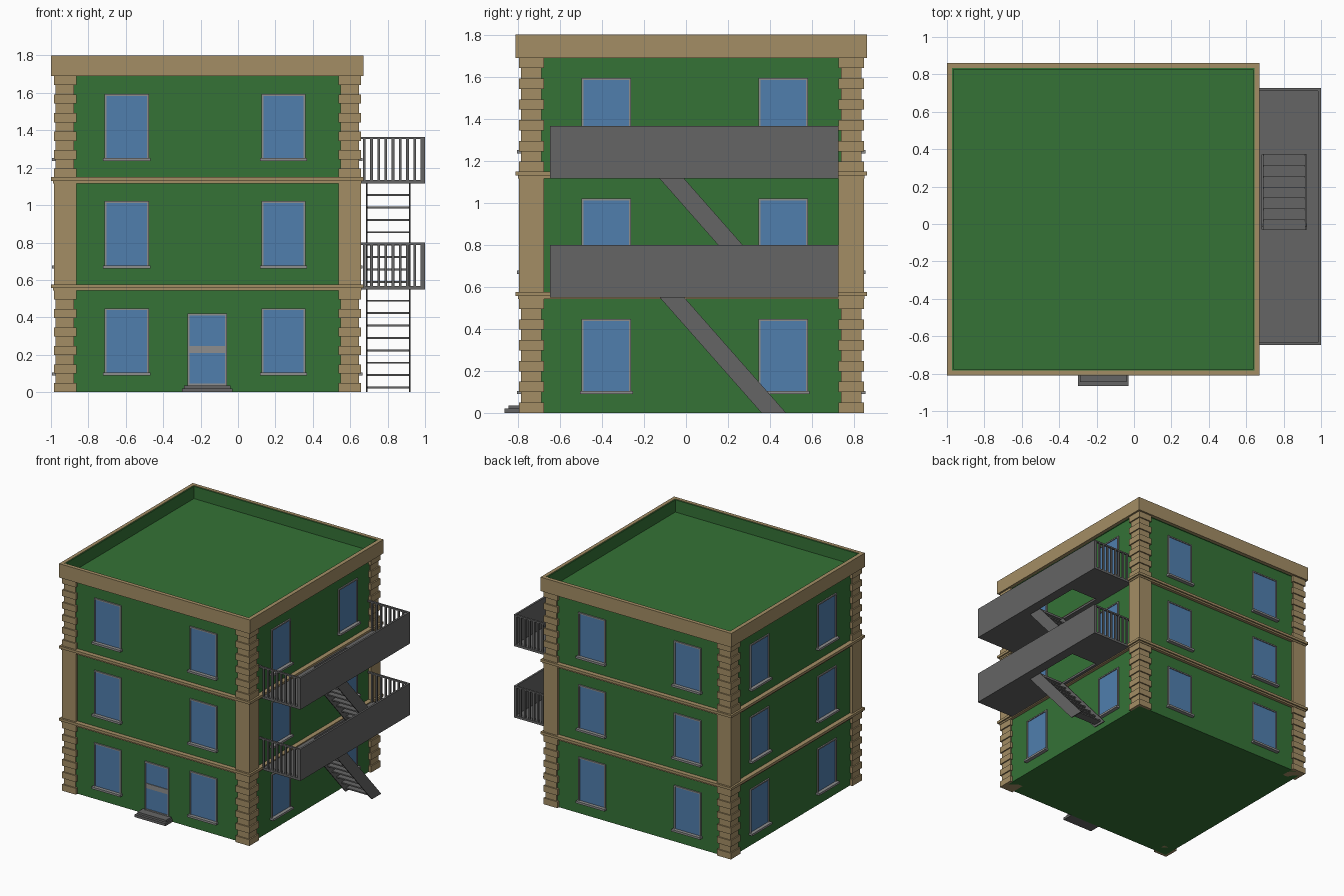
import bpy, bmesh
from mathutils import Matrix, Vector

if "Cube" in bpy.data.objects:
    bpy.data.objects.remove(bpy.data.objects["Cube"])

CX, CY, WALL = -0.164, 0.025, 0.80      # building centre and half width
STOREY = 0.573


def material(name, rgb):
    m = bpy.data.materials.new(name)
    m.diffuse_color = (*rgb, 1)
    m.use_nodes = True
    m.node_tree.nodes["Principled BSDF"].inputs["Base Color"].default_value = m.diffuse_color
    return m


GREEN = material("green_wall", (0.035, 0.17, 0.037))
TAN = material("tan_stone", (0.37, 0.27, 0.13))
BLUE = material("blue_glass", (0.08, 0.21, 0.42))
GREY = material("light_grey", (0.27, 0.27, 0.27))
DARK = material("iron_grey", (0.13, 0.13, 0.13))


def finish(name, bm, mat):
    me = bpy.data.meshes.new(name)
    bm.to_mesh(me)
    bm.free()
    me.materials.append(mat)
    ob = bpy.data.objects.new(name, me)
    bpy.context.collection.objects.link(ob)
    return ob


def add_box(bm, b):
    lo = Vector([min(b[i], b[i + 1]) for i in (0, 2, 4)])
    hi = Vector([max(b[i], b[i + 1]) for i in (0, 2, 4)])
    mtx = Matrix.Translation((lo + hi) / 2) @ Matrix.Diagonal((*(hi - lo), 1))
    bmesh.ops.create_cube(bm, size=1, matrix=mtx)


def boxes(name, items, mat):
    bm = bmesh.new()
    for b in items:
        add_box(bm, b)
    return finish(name, bm, mat)


def ring(name, inner, outer, z0, z1, mat):
    bm = bmesh.new()
    loops = []
    for h, z in ((outer, z0), (outer, z1), (inner, z1), (inner, z0)):
        loops.append([bm.verts.new((CX + sx * h, CY + sy * h, z))
                      for sx, sy in ((-1, -1), (1, -1), (1, 1), (-1, 1))])
    for i in range(4):
        a, b = loops[i], loops[(i + 1) % 4]
        for k in range(4):
            n = (k + 1) % 4
            bm.faces.new((a[k], a[n], b[n], b[k]))
    bmesh.ops.recalc_face_normals(bm, faces=bm.faces)
    return finish(name, bm, mat)


# main body, parapet and cornice
boxes("building_body", [(CX - WALL, CX + WALL, CY - WALL, CY + WALL, 0, 1.70)], GREEN)
ring("parapet_lining", WALL, 0.812, 1.69, 1.797, GREEN)
ring("cornice", 0.808, 0.836, 1.69, 1.80, TAN)

# floor bands, two-layered
for i in (1, 2):
    z = STOREY * i
    ring(f"floor_band_{i}_lower", 0.79, 0.825, z - 0.03, z - 0.015, TAN)
    ring(f"floor_band_{i}_upper", 0.79, 0.836, z - 0.017, z + 0.003, TAN)

# corner quoins, alternating large and small
quoins = []
for s in range(3):
    for k in range(11):
        z0 = s * STOREY + k * 0.0495
        out, inn = ((0.811, 0.712), (0.821, 0.70))[k % 2 == s % 2 or k % 2 == 0]
        for sx in (-1, 1):
            for sy in (-1, 1):
                quoins.append((CX + sx * inn, CX + sx * out,
                               CY + sy * inn, CY + sy * out, z0, z0 + 0.0495))
quoins = [q for q in quoins]
boxes("corner_quoins", quoins, TAN)


# windows: u runs along the wall, d is the distance out from the wall
def on_wall(axis, sign, u0, u1, d0, d1, z0, z1):
    if axis == "y":
        return (u0, u1, CY + sign * (WALL + d0), CY + sign * (WALL + d1), z0, z1)
    return (CX + sign * (WALL + d0), CX + sign * (WALL + d1), u0, u1, z0, z1)


def frame(axis, sign, u0, u1, z0, z1, t=0.01, d=0.01):
    return [on_wall(axis, sign, u0, u0 + t, -0.01, d, z0, z1),
            on_wall(axis, sign, u1 - t, u1, -0.01, d, z0, z1),
            on_wall(axis, sign, u0 + t, u1 - t, -0.01, d, z1 - t, z1)]


glass, frames, sills = [], [], []
for axis, centres in (("y", (-0.595, 0.243)), ("x", (-0.379, 0.462))):
    for sign in (-1, 1):
        for c in centres:
            for s in range(3):
                z0 = 0.105 + s * STOREY
                u0, u1, z1 = c - 0.118, c + 0.118, z0 + 0.343
                glass.append(on_wall(axis, sign, u0 + 0.005, u1 - 0.005, -0.01, 0.003, z0, z1 - 0.005))
                frames += frame(axis, sign, u0, u1, z0, z1)
                sills.append(on_wall(axis, sign, u0 - 0.008, u1 + 0.008, -0.01, 0.03, z0 - 0.016, z0))
boxes("window_glass", glass, BLUE)
boxes("window_frames", frames, GREY)
boxes("window_sills", sills, GREY)

# front door with middle rail, and two doorsteps
boxes("door_glass", [on_wall("y", -1, -0.265, -0.065, -0.01, 0.003, 0.035, 0.41)], BLUE)
boxes("door_frame", frame("y", -1, -0.27, -0.06, 0.035, 0.42) +
      [on_wall("y", -1, -0.26, -0.07, -0.01, 0.008, 0.21, 0.248),
       on_wall("y", -1, -0.26, -0.07, -0.01, 0.008, 0.035, 0.045)], GREY)
boxes("doorsteps", [(-0.30, -0.03, -0.865, -0.77, 0, 0.02),
                    (-0.29, -0.04, -0.845, -0.77, 0.02, 0.036)], DARK)

# fire escape balconies
X0, X1, Y0, Y1 = CX + WALL, 1.0, -0.648, 0.727
HX0, HX1, HY0, HY1 = 0.685, 0.922, -0.03, 0.372     # stair opening
for i, z in enumerate((0.55, 1.115), 1):
    t = z + 0.018
    boxes(f"balcony_{i}_floor", [(X0, HX0, Y0, Y1, z, t), (HX1, X1, Y0, Y1, z, t),
                                 (HX0, HX1, Y0, HY0, z, t), (HX0, HX1, HY1, Y1, z, t)], DARK)
    boxes(f"balcony_{i}_front_panel", [(X1 - 0.015, X1, Y0, Y1, z, z + 0.25)], DARK)
    rails = []
    for y in (Y0, Y1 - 0.015):
        rails.append((X0, X1, y, y + 0.015, z + 0.238, z + 0.25))
        for k in range(9):
            x = 0.668 + k * 0.0385
            rails.append((x, x + 0.014, y, y + 0.013, t, z + 0.24))
    boxes(f"balcony_{i}_end_railings", rails, DARK)


# stairs: slanted stringers with open treads
def stair(name, zb, zt):
    rise = 0.0663
    slope = 0.485 / 0.55
    yb = -0.13 + (zt - zb) * slope
    bm = bmesh.new()
    for x in (HX0, HX1 - 0.008):
        prof = ((yb, zb), (yb + 0.117, zb), (-0.013, zt), (-0.13, zt))
        a = [bm.verts.new((x, y, z)) for y, z in prof]
        b = [bm.verts.new((x + 0.008, y, z)) for y, z in prof]
        bm.faces.new(a)
        bm.faces.new(b)
        for k in range(4):
            n = (k + 1) % 4
            bm.faces.new((a[k], a[n], b[n], b[k]))
    bmesh.ops.recalc_face_normals(bm, faces=bm.faces)
    finish(name + "_stringers", bm, DARK)
    treads = []
    z = zt - rise
    while z > zb:
        y = -0.13 + (zt - z) * slope
        treads.append((HX0, HX1, y + 0.025, y + 0.095, z - 0.005, z + 0.005))
        z -= rise
    boxes(name + "_treads", treads, DARK)


stair("lower_stair", 0.0, 0.555)
stair("upper_stair", 0.565, 1.12)
